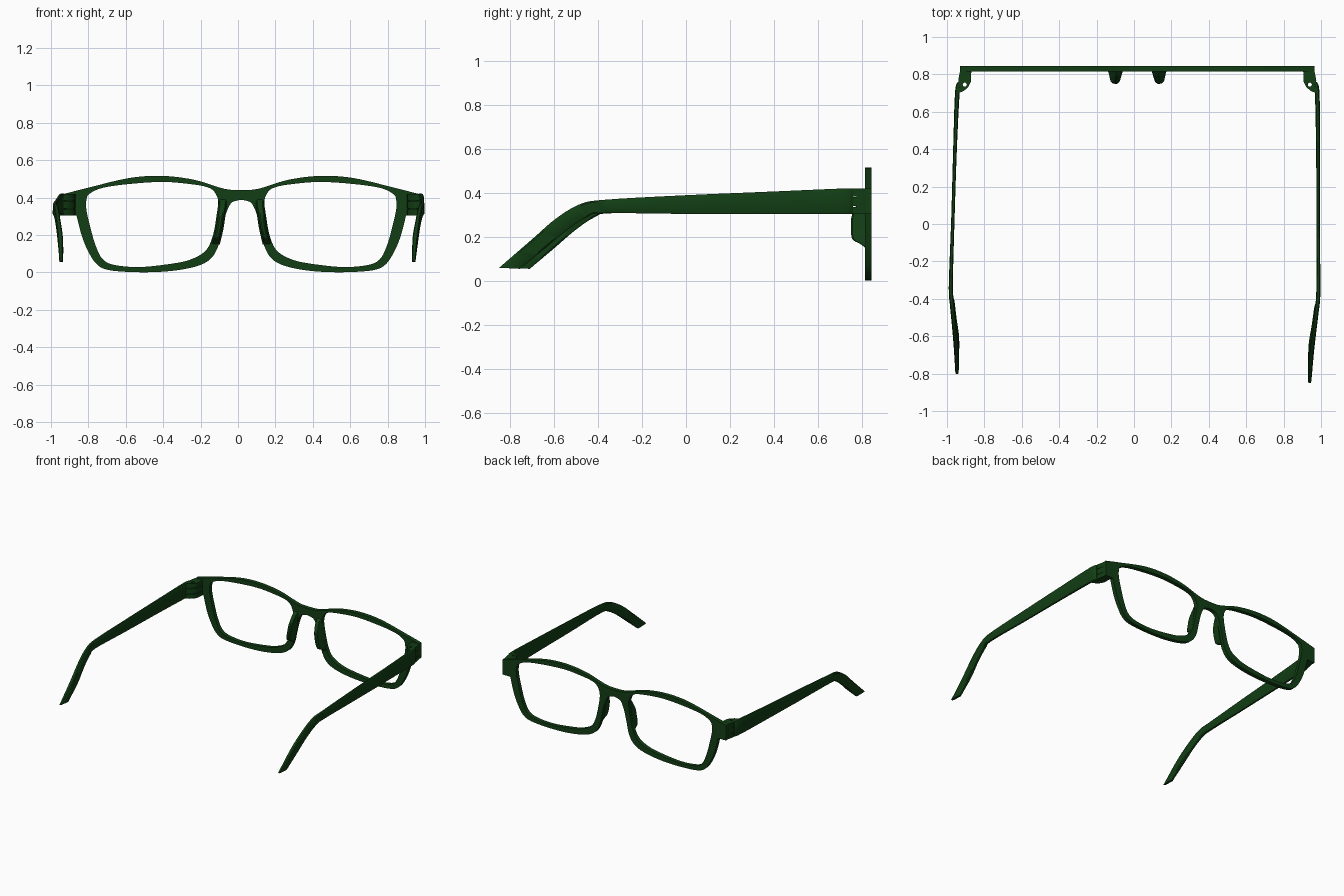
import bpy, bmesh, math
from mathutils import Vector

cube = bpy.data.objects.get("Cube")
if cube:
    bpy.data.objects.remove(cube)

CX = 0.0175  # centre line of the front frame

green = bpy.data.materials.new("dark green plastic")
green.use_nodes = True
green.diffuse_color = (0.006, 0.048, 0.007, 1)
green.node_tree.nodes["Principled BSDF"].inputs["Base Color"].default_value = green.diffuse_color


def smooth(points, steps=5, closed=False):
    """Smooth path through points of any dimension."""
    pts = [Vector(p) for p in points]
    n, out = len(pts), []
    pick = (lambda i: pts[i % n]) if closed else (lambda i: pts[max(0, min(n - 1, i))])
    for i in range(n if closed else n - 1):
        a, b, c, d = (pick(i + k) for k in (-1, 0, 1, 2))
        for s in range(steps):
            t = s / steps
            out.append(0.5 * (2 * b + (c - a) * t + (2 * a - 5 * b + 4 * c - d) * t * t
                              + (3 * b - a - 3 * c + d) * t ** 3))
    return out if closed else out + [pts[-1]]


def finish(name, mesh):
    obj = bpy.data.objects.new(name, mesh)
    bpy.context.collection.objects.link(obj)
    mesh.materials.clear()
    mesh.materials.append(green)
    bpy.ops.object.select_all(action='DESELECT')
    obj.select_set(True)
    bpy.context.view_layer.objects.active = obj
    bpy.ops.object.shade_smooth_by_angle(angle=math.radians(35))
    return obj


def plate(name, loops, thickness, location, upright=False):
    """Flat filled shape; inner loops become holes."""
    curve = bpy.data.curves.new(name, 'CURVE')
    curve.dimensions, curve.fill_mode = '2D', 'BOTH'
    curve.extrude = thickness / 2
    for loop in loops:
        spline = curve.splines.new('POLY')
        spline.points.add(len(loop) - 1)
        for point, p in zip(spline.points, loop):
            point.co = (p[0], p[1], 0, 1)
        spline.use_cyclic_u = True
    temp = bpy.data.objects.new(name + "_curve", curve)
    bpy.context.collection.objects.link(temp)
    bpy.context.view_layer.update()
    deps = bpy.context.evaluated_depsgraph_get()
    mesh = bpy.data.meshes.new_from_object(temp.evaluated_get(deps))
    bpy.data.objects.remove(temp)
    obj = finish(name, mesh)
    obj.location = location
    if upright:
        obj.rotation_euler.x = math.pi / 2
    return obj


def loft(name, rings):
    bm = bmesh.new()
    rows = [[bm.verts.new(p) for p in ring] for ring in rings]
    n = len(rows[0])
    for a, b in zip(rows, rows[1:]):
        for i in range(n):
            j = (i + 1) % n
            bm.faces.new((a[i], a[j], b[j], b[i]))
    bm.faces.new(rows[0])
    bm.faces.new(rows[-1])
    bmesh.ops.recalc_face_normals(bm, faces=bm.faces)
    mesh = bpy.data.meshes.new(name)
    bm.to_mesh(mesh)
    bm.free()
    return finish(name, mesh)


def mirrored(loop):
    return [(-p[0], p[1]) for p in loop]


# Front frame: half outline from the bridge around the rim and back
under = smooth([(0, .388), (.031, .382), (.058, .366), (.084, .307), (.106, .217),
                (.127, .131), (.17, .067), (.25, .03), (.384, .007), (.544, .001),
                (.705, .012), (.774, .045), (.822, .12), (.854, .2), (.881, .305)])
over = smooth([(.947, .42), (.822, .452), (.598, .505), (.421, .516),
               (.25, .495), (.09, .447), (0, .44)])
half = [tuple(p) for p in under] + [(.947, .305)] + [tuple(p) for p in over]
outline = half + mirrored(half[1:-1])[::-1]
opening = smooth([(.828, .388), (.812, .42), (.742, .452), (.598, .473), (.421, .484),
                  (.277, .473), (.186, .457), (.143, .43), (.122, .372), (.133, .281),
                  (.159, .174), (.197, .11), (.277, .067), (.384, .045), (.544, .029),
                  (.678, .04), (.742, .072), (.78, .147), (.806, .238), (.828, .334)],
                 closed=True)
plate("front_frame", [outline, opening, mirrored(opening)], .03, (CX, .83, 0), True)

# Arm stations: top y, top z, bottom y, bottom z, sideways offset, thickness
ARM = smooth([(.76, .42, .76, .305, .95, .02), (.7, .42, .7, .305, .962, .025),
              (.4, .407, .4, .305, .966, .02), (0, .39, 0, .305, .967, .018),
              (-.36, .37, -.37, .308, .968, .022), (-.48, .35, -.45, .29, .957, .024),
              (-.59, .285, -.54, .232, .944, .024), (-.7, .19, -.64, .149, .93, .028),
              (-.85, .06, -.755, .055, .922, .018)])
SECTION = [(.5, .4), (.3, .5), (-.3, .5), (-.5, .4), (-.5, -.4), (-.3, -.5), (.3, -.5), (.5, -.4)]

# Nose pad stations: height, sideways centre, depth
PAD = smooth([(.39, .10, .01), (.36, .10, .04), (.30, .109, .07), (.24, .118, .075),
              (.19, .129, .068), (.17, .134, .035), (.15, .139, .008)], 4)

HINGE = [(.947, .82), (.887, .82), (.89, .76), (.905, .73), (.93, .71), (.955, .7), (.957, .77)]
pin_hole = [(.9225 + .011 * math.cos(a * math.pi / 6), .745 + .011 * math.sin(a * math.pi / 6))
            for a in range(12)]
lug = [(.895, .775), (.952, .775), (.947, .82), (.89, .82)]

for side, sign, swing, length in (("left", 1, 0, 1), ("right", -1, .028, .97)):
    # Temple arm, the right one opened slightly wider
    rings = []
    for yt, zt, yb, zb, u, t in ARM:
        ring = []
        for a, b in SECTION:
            y = yb + (yt - yb) * (b + .5)
            z = zb + (zt - zb) * (b + .5)
            y = .72 + (y - .72) * length
            ring.append((CX + sign * (u + a * t + swing * max(0, .7 - y)), y, z))
        rings.append(ring)
    loft(side + "_arm", rings)

    # Nose pad on the back of the rim
    rings = []
    for z, u, depth in PAD:
        shape = [(-.024, 0), (-.019, .5), (-.014, .9), (-.006, 1),
                 (.006, 1), (.014, .9), (.019, .5), (.024, 0)]
        rings.append([(CX + sign * (u + a), .825 - depth * b, z) for a, b in shape])
    loft(side + "_nose_pad", rings)

    # Hinge: three pierced knuckles and a solid lug
    flip = (lambda loop: loop) if sign > 0 else mirrored
    for part, low, high in (("lower", .305, .337), ("middle", .341, .381), ("upper", .385, .42)):
        plate(f"{side}_{part}_knuckle", [flip(HINGE), flip(pin_hole)], high - low,
              (CX, 0, (low + high) / 2))
    plate(side + "_hinge_lug", [flip(lug)], .115, (CX, 0, .3625))
